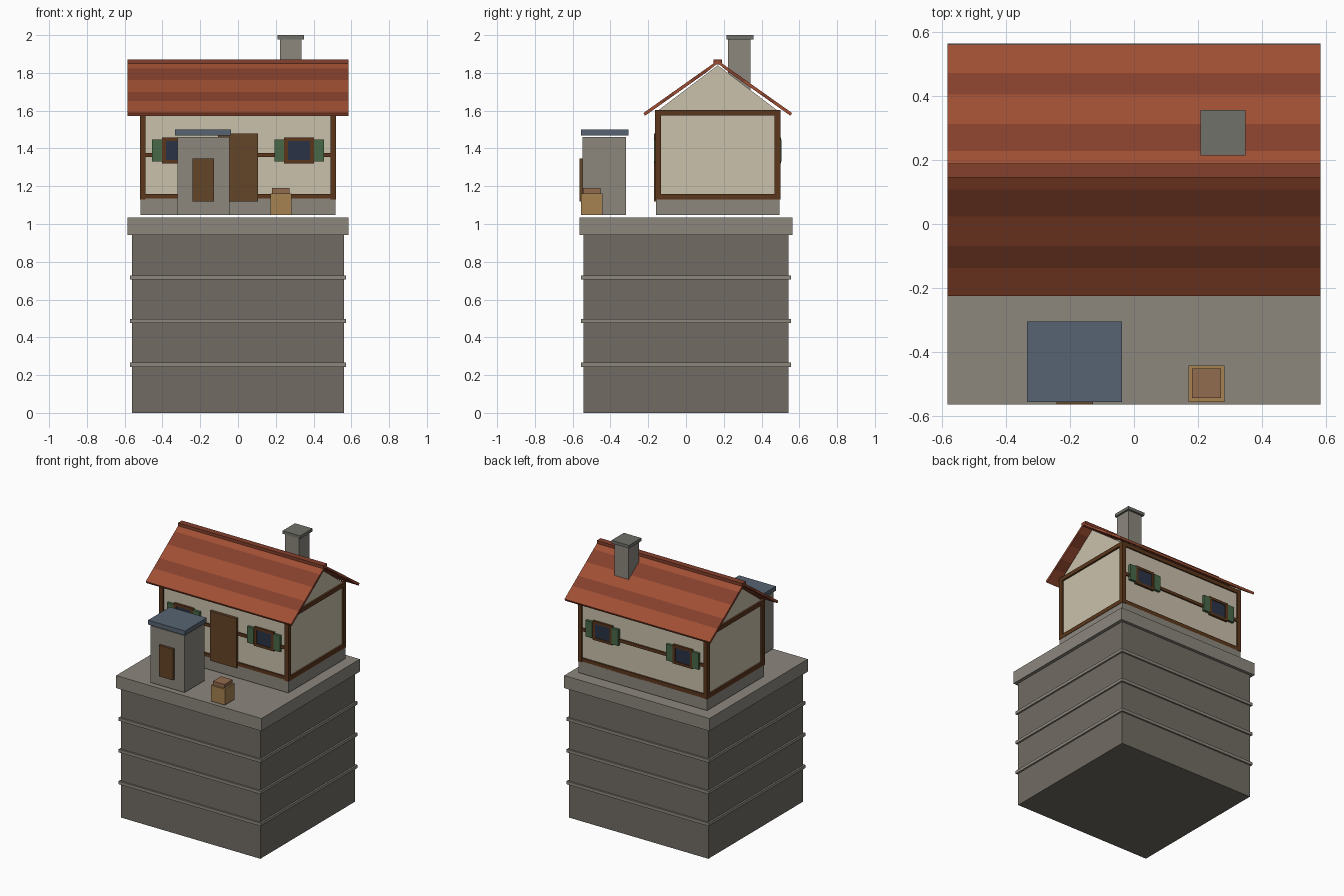
import bpy, bmesh, math

if "Cube" in bpy.data.objects:
    bpy.data.objects.remove(bpy.data.objects["Cube"])

CY = 0.168          # depth centre of the house
GROUND = 1.047      # underside of everything standing on the platform


def material(name, r, g, b):
    m = bpy.data.materials.new(name)
    m.diffuse_color = [(c / 255) ** 2.2 for c in (r, g, b)] + [1]
    m.use_nodes = True
    m.node_tree.nodes["Principled BSDF"].inputs["Base Color"].default_value = m.diffuse_color
    return m


STONE = material("dark_stone", 112, 107, 99)
LIGHT = material("light_stone", 139, 134, 125)
CAP = material("cap_stone", 112, 112, 106)
PLASTER = material("plaster", 202, 192, 170)
TIMBER = material("timber", 92, 58, 34)
DOOR = material("door_wood", 100, 70, 44)
GLASS = material("glass", 46, 54, 72)
GREEN = material("shutter_green", 74, 104, 74)
TILE_A = material("tile_light", 158, 80, 55)
TILE_B = material("tile_dark", 132, 66, 48)
SLATE = material("slate", 88, 100, 114)
CRATE = material("crate_wood", 164, 128, 82)
LID = material("lid_wood", 144, 106, 78)


def mesh_object(name, bm, *mats):
    bmesh.ops.recalc_face_normals(bm, faces=bm.faces[:])
    me = bpy.data.meshes.new(name)
    bm.to_mesh(me)
    bm.free()
    for m in mats:
        me.materials.append(m)
    ob = bpy.data.objects.new(name, me)
    bpy.context.collection.objects.link(ob)
    return ob


def box(name, x, y, z, mat):
    """Box from three (min, max) ranges."""
    bm = bmesh.new()
    bmesh.ops.create_cube(bm, size=1)
    for v in bm.verts:
        v.co = [lo + (c + 0.5) * (hi - lo) for c, (lo, hi) in zip(v.co, (x, y, z))]
    return mesh_object(name, bm, mat)


def extrude_x(name, profile, x0, x1, mat):
    """Closed (y, z) profile extruded along x."""
    bm = bmesh.new()
    f = bm.faces.new([bm.verts.new((x0, y, z)) for y, z in profile])
    ex = bmesh.ops.extrude_face_region(bm, geom=[f])
    for v in ex["geom"]:
        if isinstance(v, bmesh.types.BMVert):
            v.co.x = x1
    return mesh_object(name, bm, mat)


# Stone plinth with raised courses and platform
box("plinth", (-.56, .56), (-.543, .543), (0, .945), STONE)
for i, z in enumerate((.255, .487, .716)):
    box(f"plinth_course_{i}", (-.572, .572), (-.555, .555), (z - .011, z + .011), LIGHT)
box("platform", (-.584, .584), (-.565, .565), (.943, 1.034), LIGHT)

# House body
box("foundation", (-.517, .517), (CY - .328, CY + .328), (GROUND, 1.135), LIGHT)
box("walls", (-.507, .507), (CY - .318, CY + .318), (1.13, 1.60), PLASTER)
extrude_x("gable", [(CY - .32, 1.598), (CY + .32, 1.598), (CY, 1.84)], -.507, .507, PLASTER)

# Timber frame
for sx in (-1, 1):
    xr = sorted((sx * .49, sx * .52))
    for sy in (-1, 1):
        yr = sorted((CY + sy * .30, CY + sy * .332))
        box("corner_post", xr, yr, (1.13, 1.604), TIMBER)
    for z0, z1 in ((1.13, 1.16), (1.575, 1.604)):
        box("side_beam", xr, (CY - .31, CY + .31), (z0, z1), TIMBER)
for sy in (-1, 1):
    for z0, z1 in ((1.13, 1.16), (1.355, 1.377), (1.575, 1.604)):
        yr = sorted((CY + sy * .30, CY + sy * .328))
        box("long_beam", (-.50, .50), yr, (z0, z1), TIMBER)

# Windows with shutters, front and back
for sy in (-1, 1):
    def depth(d):
        return sorted((CY + sy * .30, CY + sy * d))
    for cx in (-.323, .323):
        box("window_glass", (cx - .065, cx + .065), depth(.329), (1.335, 1.445), GLASS)
        for s in (-1, 1):
            box("window_jamb", sorted((cx + s * .059, cx + s * .079)), depth(.334),
                (1.32, 1.457), TIMBER)
            box("shutter", sorted((cx + s * .079, cx + s * .131)), depth(.337),
                (1.33, 1.447), GREEN)
        for z in (1.32, 1.439):
            box("window_rail", (cx - .06, cx + .06), depth(.334), (z, z + .018), TIMBER)

box("house_door", (-.107, .107), (CY - .338, CY - .30), (1.12, 1.48), DOOR)

# Roof slopes, each a thin slab with alternating tile rows
rows = (0, .06, .145, .237, .305, .393)
slope = (1.86 - 1.582) / .393
for sy, name in ((-1, "front_roof"), (1, "back_roof")):
    bm = bmesh.new()
    rings = []
    for d in rows:
        ring = []
        for x, t in ((-.584, 0), (.584, 0), (.584, 1), (-.584, 1)):
            ring.append(bm.verts.new((x, CY + sy * (d - .008 * t * (d > 0)),
                                      1.866 - slope * d - .015 * t)))
        rings.append(ring)
    for i, (a, b) in enumerate(zip(rings, rings[1:])):
        for k in range(4):
            f = bm.faces.new((a[k], a[(k + 1) % 4], b[(k + 1) % 4], b[k]))
            f.material_index = i % 2
    bm.faces.new(rings[0])
    bm.faces.new(rings[-1])
    mesh_object(name, bm, TILE_A, TILE_B)
box("ridge_cap", (-.584, .584), (CY - .022, CY + .022), (1.845, 1.872), TILE_B)

# Chimney
box("chimney", (.222, .336), (.222, .342), (1.68, 1.98), LIGHT)
box("chimney_cap", (.208, .349), (.215, .357), (1.978, 2.0), CAP)

# Small stone shed in the yard
box("shed", (-.32, -.046), (-.547, -.318), (GROUND, 1.46), LIGHT)
box("shed_roof", (-.334, -.038), (-.556, -.305), (1.468, 1.5), SLATE)
box("shed_door", (-.242, -.128), (-.564, -.54), (1.12, 1.346), DOOR)

# Crate with lid
box("crate", (.171, .283), (-.556, -.442), (GROUND, 1.162), CRATE)
box("crate_lid", (.181, .272), (-.545, -.452), (1.16, 1.19), LID)
